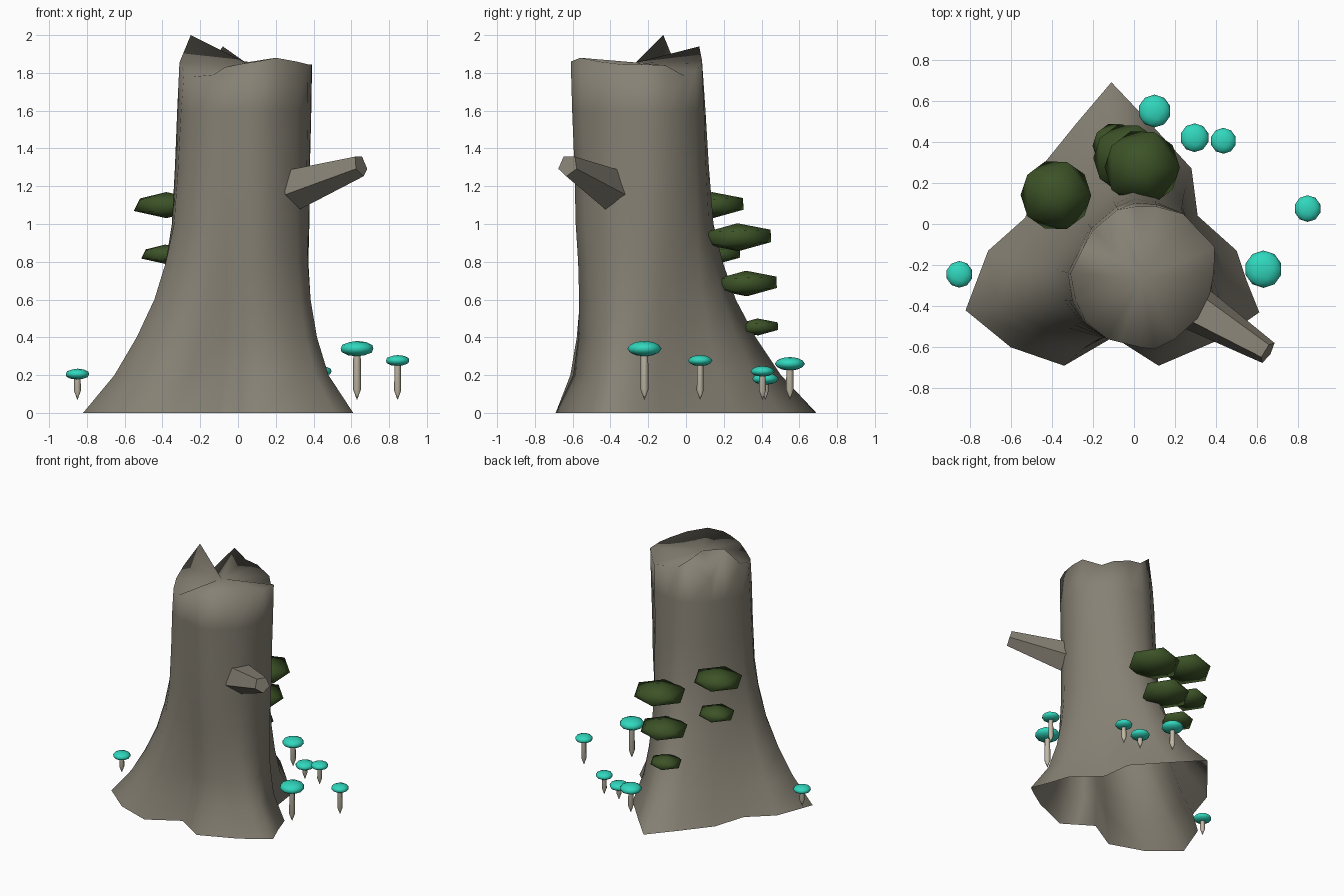
import bpy, bmesh, math
from mathutils import Vector

cube = bpy.data.objects.get("Cube")
if cube:
    bpy.data.objects.remove(cube)


def material(name, rgb):
    m = bpy.data.materials.new(name)
    m.use_nodes = True
    m.diffuse_color = (*rgb, 1)
    m.node_tree.nodes["Principled BSDF"].inputs["Base Color"].default_value = (*rgb, 1)
    return m


BARK = material("grey_bark", (0.24, 0.22, 0.175))
GREEN = material("dark_green", (0.045, 0.085, 0.02))
TEAL = material("turquoise", (0.03, 0.68, 0.51))
CREAM = material("cream_stem", (0.53, 0.48, 0.38))


def finish(name, bm, mat, smooth=True):
    mesh = bpy.data.meshes.new(name)
    bm.to_mesh(mesh)
    bm.free()
    mesh.materials.append(mat)
    for p in mesh.polygons:
        p.use_smooth = smooth
    ob = bpy.data.objects.new(name, mesh)
    bpy.context.collection.objects.link(ob)
    return ob


def loft(bm, rings):
    """Join a list of closed rings of points with quads."""
    rows = [[bm.verts.new(p) for p in ring] for ring in rings]
    for a, b in zip(rows, rows[1:]):
        for i in range(len(a)):
            j = (i + 1) % len(a)
            bm.faces.new((a[i], a[j], b[j], b[i]))
    return rows


# Trunk: flared root outline, counter-clockwise from the front left
ROOTS = [(.61, -.43), (.55, -.28), (.50, -.13), (.31, .04), (.28, .27), (.07, .50),
         (-.11, .69), (-.28, .49), (-.45, .28), (-.53, .03), (-.71, -.13), (-.82, -.42),
         (-.60, -.60), (-.34, -.69), (-.10, -.55), (.01, -.62), (.12, -.69), (.40, -.57),
         (.51, -.50)]
# Broken rim, one point above each root point
RIM = [(.37, -.34, 1.845), (.39, -.23, 1.845), (.392, -.11, 1.84), (.295, -.01, 1.785),
       (.24, .05, 1.81), (.11, .085, 1.85), (.01, .085, 1.865), (-.08, .07, 1.94),
       (-.20, -.03, 1.78), (-.25, -.12, 2.0), (-.31, -.24, 1.855), (-.285, -.37, 1.81),
       (-.235, -.475, 1.78), (-.13, -.56, 1.79), (-.07, -.575, 1.83), (.03, -.60, 1.85),
       (.10, -.61, 1.86), (.20, -.56, 1.88), (.31, -.46, 1.86)]
CENTRE = Vector((.04, -.265))
# Height, amount of root flare, narrowing of the front and left sides
LEVELS = [(0, 1, 0), (.2, .69, .07), (.4, .47, .08), (.6, .295, .07), (.8, .18, .055),
          (1.0, .1, .035), (1.3, .06, .025), (1.6, .03, .01)]


def trunk_ring(z, flare, narrow):
    ring = []
    for root, rim in zip(ROOTS, RIM):
        top = Vector(rim[:2])
        d = (top - CENTRE).normalized()
        inward = narrow * max(0, .85 * d.x, .5 * min(d.x, 0) - d.y)
        p = top.lerp(Vector(root), flare) - d * inward
        ring.append((p.x, p.y, z))
    return ring


# One smooth skin: walls plus a fan of broken wood from the rim to the middle
bm = bmesh.new()
rim = loft(bm, [trunk_ring(*level) for level in LEVELS] + [RIM])[-1]
middle = bm.verts.new((*CENTRE, 1.855))
for i, v in enumerate(rim):
    bm.faces.new((v, rim[(i + 1) % len(rim)], middle))
finish("trunk", bm, BARK)

# Broken branch stub, five-sided
start, end = Vector((.30, -.41, 1.19)), Vector((.65, -.625, 1.31))
axis = (end - start).normalized()
side = axis.cross(Vector((0, 0, 1))).normalized()
up = side.cross(axis)


def branch_ring(c, r):
    turns = [math.tau * i / 5 - math.pi / 2 for i in range(5)]
    return [c + (side * math.cos(t) + up * math.sin(t)) * r for t in turns]


bm = bmesh.new()
for row in loft(bm, [branch_ring(start, .117), branch_ring(end, .06)]):
    bm.faces.new(row)
bmesh.ops.recalc_face_normals(bm, faces=bm.faces)
finish("branch_stub", bm, BARK, smooth=False)


def blob(name, centre, radius, half_height, detail, mat, tilt=0.0):
    bm = bmesh.new()
    bmesh.ops.create_icosphere(bm, subdivisions=detail, radius=1)
    for v in bm.verts:
        v.co = Vector((v.co.x * radius, v.co.y * radius, v.co.z * half_height))
    ob = finish(name, bm, mat)
    ob.location = centre
    ob.rotation_euler = (tilt, 0, 0)


# Shelf fungi on the back and right side
SHELVES = [(-.38, .14, 1.10, .192), (-.385, .165, .84, .142), (.04, .275, .93, .205),
           (-.03, .32, .685, .188), (-.09, .38, .455, .125)]
for i, (x, y, z, r) in enumerate(SHELVES):
    blob(f"shelf_fungus_{i + 1}", (x, y, z), r, r * .36, 1, GREEN, .04)

# Small mushrooms around the roots: x, y, cap height, cap radius
MUSHROOMS = [(-.85, -.245, .205, .065), (.10, .55, .26, .08), (.295, .42, .18, .07),
             (.435, .405, .22, .063), (.845, .075, .277, .065), (.63, -.22, .34, .091)]
for i, (x, y, z, r) in enumerate(MUSHROOMS):
    blob(f"mushroom_cap_{i + 1}", (x, y, z), r, r * .45, 2, TEAL)
    s = .01 + r * .13
    bm = bmesh.new()
    profile = [(.001, .07), (s, .07 + s * 2.6), (s * .88, z)]
    loft(bm, [[(x + q * math.cos(math.tau * k / 8), y + q * math.sin(math.tau * k / 8), h)
               for k in range(8)] for q, h in profile])
    finish(f"mushroom_stem_{i + 1}", bm, CREAM)
